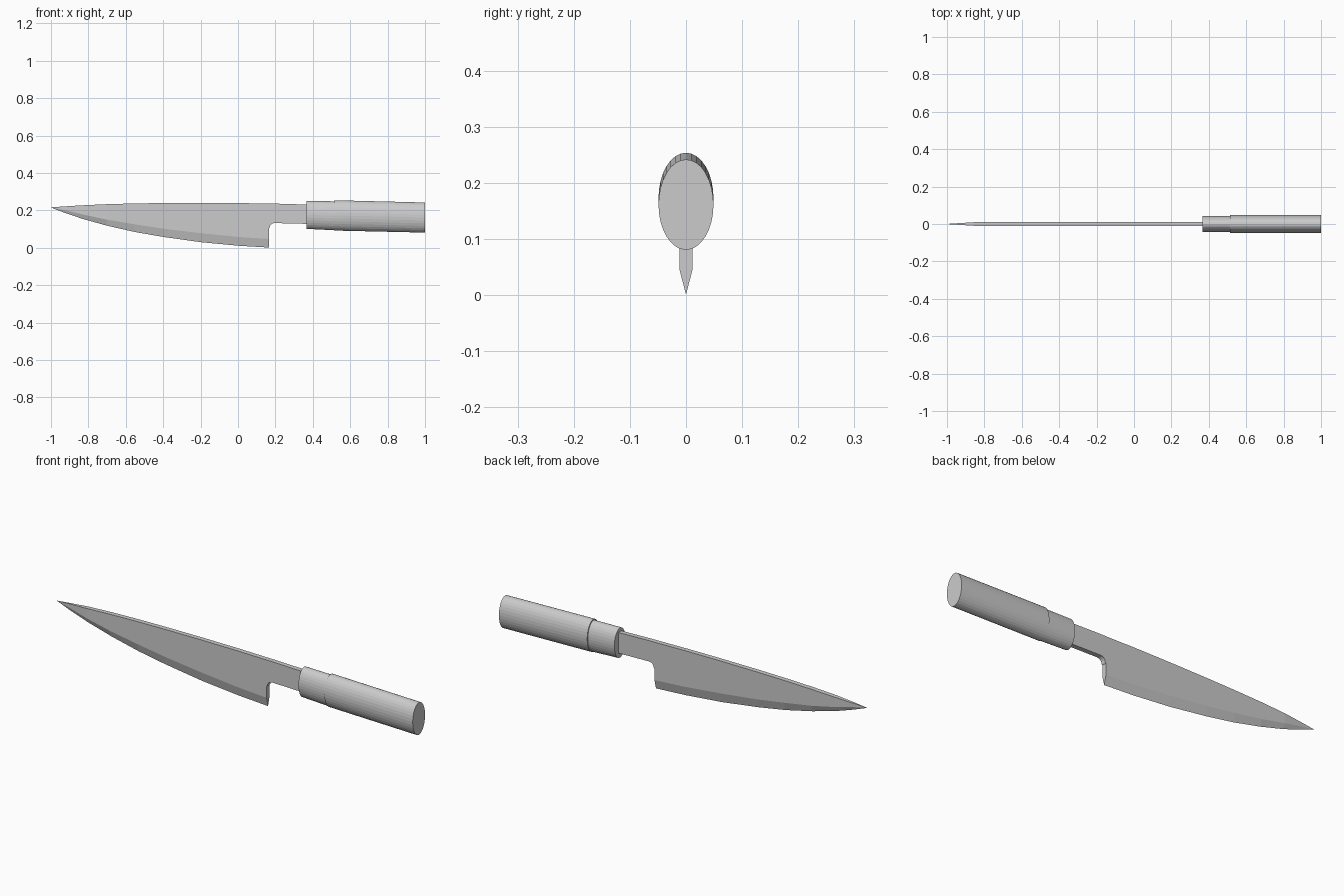
import bpy, bmesh, math

if "Cube" in bpy.data.objects:
    bpy.data.objects.remove(bpy.data.objects["Cube"])

GREY = (0.6, 0.6, 0.6, 1.0)
grey = bpy.data.materials.new("plain grey")
grey.use_nodes = True
grey.diffuse_color = GREY
grey.node_tree.nodes["Principled BSDF"].inputs["Base Color"].default_value = GREY


def loft(name, rings):
    """Skin a list of equal-length closed rings and cap both ends."""
    bm = bmesh.new()
    rows = [[bm.verts.new(p) for p in ring] for ring in rings]
    n = len(rows[0])
    for a, b in zip(rows, rows[1:]):
        for i in range(n):
            j = (i + 1) % n
            bm.faces.new((a[i], a[j], b[j], b[i]))
    bm.faces.new(rows[0][::-1])
    bm.faces.new(rows[-1])
    bmesh.ops.remove_doubles(bm, verts=bm.verts, dist=0.0002)
    bmesh.ops.dissolve_degenerate(bm, edges=bm.edges, dist=0.0002)
    bmesh.ops.recalc_face_normals(bm, faces=bm.faces)
    mesh = bpy.data.meshes.new(name)
    bm.to_mesh(mesh)
    bm.free()
    mesh.materials.append(grey)
    obj = bpy.data.objects.new(name, mesh)
    bpy.context.collection.objects.link(obj)
    return obj


def blade_ring(x, spine, shoulder, edge, t=0.012):
    return [(x, t, spine), (x, t, shoulder), (x, 0, edge),
            (x, -t, shoulder), (x, -t, spine)]


def oval_ring(x, bottom, top, half_width, sides=32):
    mid, r = (top + bottom) / 2, (top - bottom) / 2
    angles = [2 * math.pi * i / sides for i in range(sides)]
    return [(x, half_width * math.cos(a), mid + r * math.sin(a)) for a in angles]


# Blade: x, spine height, bevel shoulder height, cutting edge height, half thickness
stations = [
    (-1.0, 0.216, 0.2155, 0.215, 0.0005),
    (-0.93, 0.221, 0.202, 0.188, 0.005),
    (-0.83, 0.227, 0.178, 0.154, 0.011),
    (-0.7, 0.233, 0.150, 0.118),
    (-0.55, 0.237, 0.125, 0.084),
    (-0.4, 0.239, 0.102, 0.058),
    (-0.2, 0.240, 0.078, 0.030),
    (0.0, 0.239, 0.058, 0.011),
    (0.166, 0.236, 0.047, 0.001),
]
rings = [blade_ring(*s) for s in stations]

# Tang: rounded notch behind the heel, then a straight neck into the handle
rings.append(blade_ring(0.166, 0.236, 0.103, 0.103))
for k in range(5):
    a = math.pi / 2 * k / 4
    x, z = 0.196 - 0.026 * math.cos(a), 0.108 + 0.024 * math.sin(a)
    rings.append(blade_ring(x, 0.236, z, z))
rings.append(blade_ring(0.40, 0.230, 0.127, 0.127))
loft("blade", rings)

# Handle: slim collar in front, larger oval grip behind
loft("collar", [oval_ring(0.365, 0.101, 0.251, 0.044),
                oval_ring(0.53, 0.093, 0.248, 0.044)])
loft("grip", [oval_ring(0.512, 0.092, 0.254, 0.049),
              oval_ring(1.0, 0.081, 0.242, 0.049)])
